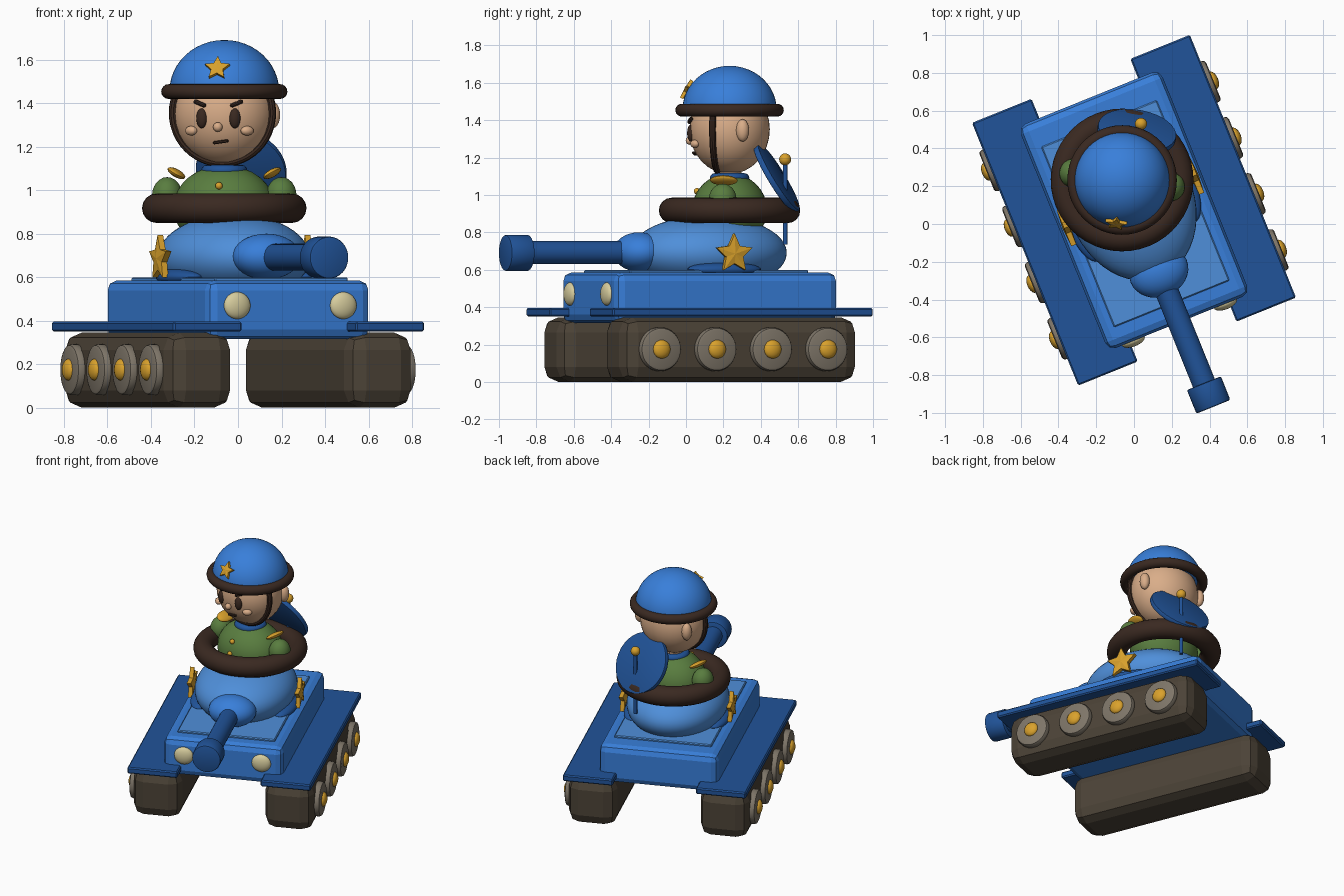
import bpy, bmesh, math
from mathutils import Matrix, Vector

if "Cube" in bpy.data.objects:
    bpy.data.objects.remove(bpy.data.objects["Cube"])

def material(name, rgb):
    m = bpy.data.materials.new(name)
    m.diffuse_color = (*rgb, 1)
    m.use_nodes = True
    m.node_tree.nodes["Principled BSDF"].inputs["Base Color"].default_value = m.diffuse_color
    return m

BLUE = material("main blue", (0.040, 0.212, 0.70))
LIGHT = material("light blue", (0.078, 0.275, 0.70))
NAVY = material("dark blue", (0.015, 0.088, 0.32))
TRACK = material("track brown", (0.072, 0.056, 0.038))
BROWN = material("leather brown", (0.042, 0.022, 0.015))
GREY = material("wheel grey", (0.21, 0.18, 0.14))
GOLD = material("gold", (0.70, 0.36, 0.025))
SKIN = material("skin", (0.70, 0.42, 0.25))
GREEN = material("uniform green", (0.10, 0.205, 0.05))
CREAM = material("lamp cream", (0.68, 0.61, 0.34))

# Two frames: the turned tank and the driver facing slightly the other way
TANK = Matrix.Translation((0, 0.073, 0)) @ Matrix.Rotation(math.radians(22), 4, 'Z')
DRIVER = Matrix.Translation((-0.063, 0.233, 0)) @ Matrix.Rotation(math.radians(-8), 4, 'Z')
WORLD = Matrix.Identity(4)

def rot(x=0, y=0, z=0):
    r = math.radians
    return (Matrix.Rotation(r(z), 4, 'Z') @ Matrix.Rotation(r(y), 4, 'Y')
            @ Matrix.Rotation(r(x), 4, 'X'))

def finish(bm, name, mat, frame, loc, turn=WORLD, smooth=True):
    bmesh.ops.recalc_face_normals(bm, faces=bm.faces)
    me = bpy.data.meshes.new(name)
    bm.to_mesh(me)
    bm.free()
    ob = bpy.data.objects.new(name, me)
    bpy.context.collection.objects.link(ob)
    me.materials.append(mat)
    ob.matrix_basis = frame @ Matrix.Translation(loc) @ turn
    if smooth:
        bpy.ops.object.select_all(action='DESELECT')
        ob.select_set(True)
        bpy.context.view_layer.objects.active = ob
        bpy.ops.object.shade_smooth_by_angle(angle=math.radians(35))
    return ob

def box(name, mat, frame, loc, size, bevel=0, seg=1, turn=WORLD):
    bm = bmesh.new()
    bmesh.ops.create_cube(bm, size=1)
    bmesh.ops.scale(bm, vec=size, verts=bm.verts)
    if bevel:
        bmesh.ops.bevel(bm, geom=bm.edges[:], offset=bevel, segments=seg,
                        profile=0.5, affect='EDGES')
    return finish(bm, name, mat, frame, loc, turn, False)

def ball(name, mat, frame, loc, radii, turn=WORLD, seg=32, half=False):
    bm = bmesh.new()
    bmesh.ops.create_uvsphere(bm, u_segments=seg, v_segments=seg // 2, radius=1)
    if half:
        bmesh.ops.bisect_plane(bm, geom=bm.verts[:] + bm.edges[:] + bm.faces[:],
                               plane_co=(0, 0, 0), plane_no=(0, 0, 1), clear_inner=True)
        bmesh.ops.holes_fill(bm, edges=[e for e in bm.edges if e.is_boundary])
    bmesh.ops.scale(bm, vec=radii, verts=bm.verts)
    return finish(bm, name, mat, frame, loc, turn)

def cylinder(name, mat, frame, loc, r, depth, turn=WORLD, bevel=0, seg=32):
    bm = bmesh.new()
    bmesh.ops.create_cone(bm, cap_ends=True, segments=seg, radius1=r, radius2=r, depth=depth)
    if bevel:
        rims = [e for e in bm.edges if abs(e.verts[0].co.z - e.verts[1].co.z) < 1e-5]
        bmesh.ops.bevel(bm, geom=rims, offset=bevel, segments=2, profile=0.5, affect='EDGES')
    return finish(bm, name, mat, frame, loc, turn)

def ring(name, mat, frame, loc, major, minor, turn=WORLD, n=48, m=16):
    bm = bmesh.new()
    rows = []
    for i in range(n):
        a = 2 * math.pi * i / n
        rows.append([])
        for j in range(m):
            b = 2 * math.pi * j / m
            r = major + minor * math.cos(b)
            rows[-1].append(bm.verts.new((r * math.cos(a), r * math.sin(a), minor * math.sin(b))))
    for i in range(n):
        p, q = rows[i], rows[(i + 1) % n]
        for j in range(m):
            k = (j + 1) % m
            bm.faces.new((p[j], q[j], q[k], p[k]))
    return finish(bm, name, mat, frame, loc, turn)

def star(name, frame, loc, r, thick, turn):
    """Five-pointed star lying in local XZ, with raised centres front and back."""
    bm = bmesh.new()
    rims = []
    for y in (-thick / 2, thick / 2):
        rims.append([bm.verts.new((s * math.sin(math.pi * i / 5), y, s * math.cos(math.pi * i / 5)))
                     for i in range(10) for s in [r if i % 2 == 0 else r * 0.48]])
    tips = [bm.verts.new((0, -thick * 0.8, 0)), bm.verts.new((0, thick * 0.8, 0))]
    for i in range(10):
        k = (i + 1) % 10
        bm.faces.new((rims[0][i], rims[0][k], rims[1][k], rims[1][i]))
        for s in (0, 1):
            bm.faces.new((rims[s][i], rims[s][k], tips[s]))
    return finish(bm, name, GOLD, frame, loc, turn, False)

# Hull
box("hull", BLUE, TANK, (0, 0, 0.45), (0.81, 1.28, 0.27), 0.045, 2)
box("deck_panel", LIGHT, TANK, (0, -0.02, 0.587), (0.66, 1.03, 0.024), 0.006)

# Tracks, fenders, wheels, lamps and turret badges on both sides
for s, side in ((-1, "left"), (1, "right")):
    box(f"{side}_track", TRACK, TANK, (s * 0.447, 0, 0.173), (0.33, 1.36, 0.345), 0.08, 2)
    box(f"{side}_fender", NAVY, TANK, (s * 0.452, 0, 0.373), (0.34, 1.5, 0.045), 0.008)
    for i in range(4):
        y = -0.48 + 0.32 * i
        cylinder(f"{side}_wheel_{i + 1}", GREY, TANK, (s * 0.617, y, 0.175), 0.117, 0.06,
                 rot(y=90), 0.018)
        ball(f"{side}_hub_{i + 1}", GOLD, TANK, (s * 0.645, y, 0.175), (0.028, 0.05, 0.05), seg=20)
    ball(f"{side}_headlamp", CREAM, TANK, (s * 0.263, -0.64, 0.47), (0.065, 0.03, 0.062))
    ball(f"{side}_turret_skirt", NAVY, TANK, (s * 0.275, 0.03, 0.6), (0.085, 0.21, 0.043))
    star(f"{side}_turret_star", TANK, (s * 0.365, 0.05, 0.685), 0.108, 0.028, rot(z=90))

# Turret and gun
ball("turret", LIGHT, TANK, (0, 0.05, 0.69), (0.335, 0.432, 0.2), seg=48)
ball("gun_mantlet", BLUE, TANK, (0, -0.35, 0.695), (0.16, 0.135, 0.105))
cylinder("gun_barrel", NAVY, TANK, (0, -0.70, 0.692), 0.062, 0.64, rot(x=90))
cylinder("gun_muzzle", NAVY, TANK, (0, -1.055, 0.69), 0.097, 0.135, rot(x=90), 0.01)
ring("hatch_ring", BROWN, DRIVER, (0, 0, 0.917), 0.31, 0.068)

# Open hatch lid and antenna
cylinder("hatch_lid", NAVY, WORLD, (0.015, 0.485, 1.09), 0.21, 0.032, rot(x=-59, z=-10), 0.006)
cylinder("antenna_rod", NAVY, WORLD, (0.037, 0.53, 0.96), 0.012, 0.45, seg=12)
ball("antenna_tip", GOLD, WORLD, (0.037, 0.53, 1.19), (0.032,) * 3, seg=20)

# Driver body
ball("torso", GREEN, DRIVER, (0, 0, 0.92), (0.235, 0.2, 0.195))
ring("collar", NAVY, DRIVER, (0, 0, 1.09), 0.08, 0.026, n=32, m=12)
cylinder("neck", SKIN, DRIVER, (0, 0, 1.11), 0.065, 0.12)
for s, side in ((-1, "left"), (1, "right")):
    ball(f"{side}_arm", GREEN, DRIVER, (s * 0.265, 0, 0.975), (0.07, 0.075, 0.085), seg=24)
    ball(f"{side}_epaulet", GOLD, DRIVER, (s * 0.222, 0, 1.078), (0.045, 0.075, 0.018),
         rot(y=-s * 30), seg=20)
for i, (y, z) in enumerate(((-0.176, 1.02), (-0.2, 0.94))):
    ball(f"button_{i + 1}", GOLD, DRIVER, (0, y, z), (0.017,) * 3, seg=16)

# Head and face
ball("head", SKIN, DRIVER, (0, 0, 1.35), (0.232, 0.215, 0.238))
ball("nose", SKIN, DRIVER, (0, -0.215, 1.29), (0.022,) * 3, seg=16)
box("mouth", BROWN, DRIVER, (0.01, -0.187, 1.222), (0.07, 0.02, 0.014), 0.004, 1, rot(y=-8))
for s, side in ((-1, "left"), (1, "right")):
    ball(f"{side}_eye", BROWN, DRIVER, (s * 0.077, -0.198, 1.33), (0.026, 0.02, 0.046),
         rot(z=s * 18), seg=20)
    box(f"{side}_eyebrow", BROWN, DRIVER, (s * 0.085, -0.2, 1.398), (0.062, 0.024, 0.018),
        0.006, 1, rot(y=-s * 22, z=s * 18))
    ball(f"{side}_cheek", SKIN, DRIVER, (s * 0.13, -0.17, 1.273), (0.032, 0.022, 0.022),
         rot(z=s * 35), seg=16)
    ball(f"{side}_ear", SKIN, DRIVER, (s * 0.212, 0.1, 1.345), (0.033, 0.035, 0.06), seg=20)

# Helmet with rim, chin strap and badge
ball("helmet_dome", BLUE, DRIVER, (0, 0, 1.455), (0.252, 0.252, 0.235), seg=48, half=True)
ring("helmet_rim", BROWN, DRIVER, (0, 0, 1.453), 0.256, 0.034)
ring("chin_strap", BROWN, DRIVER, (0, -0.06, 1.355), 0.231, 0.018, rot(x=90), m=10)
star("helmet_star", DRIVER, (0, -0.232, 1.56), 0.06, 0.018, rot(x=-28))
